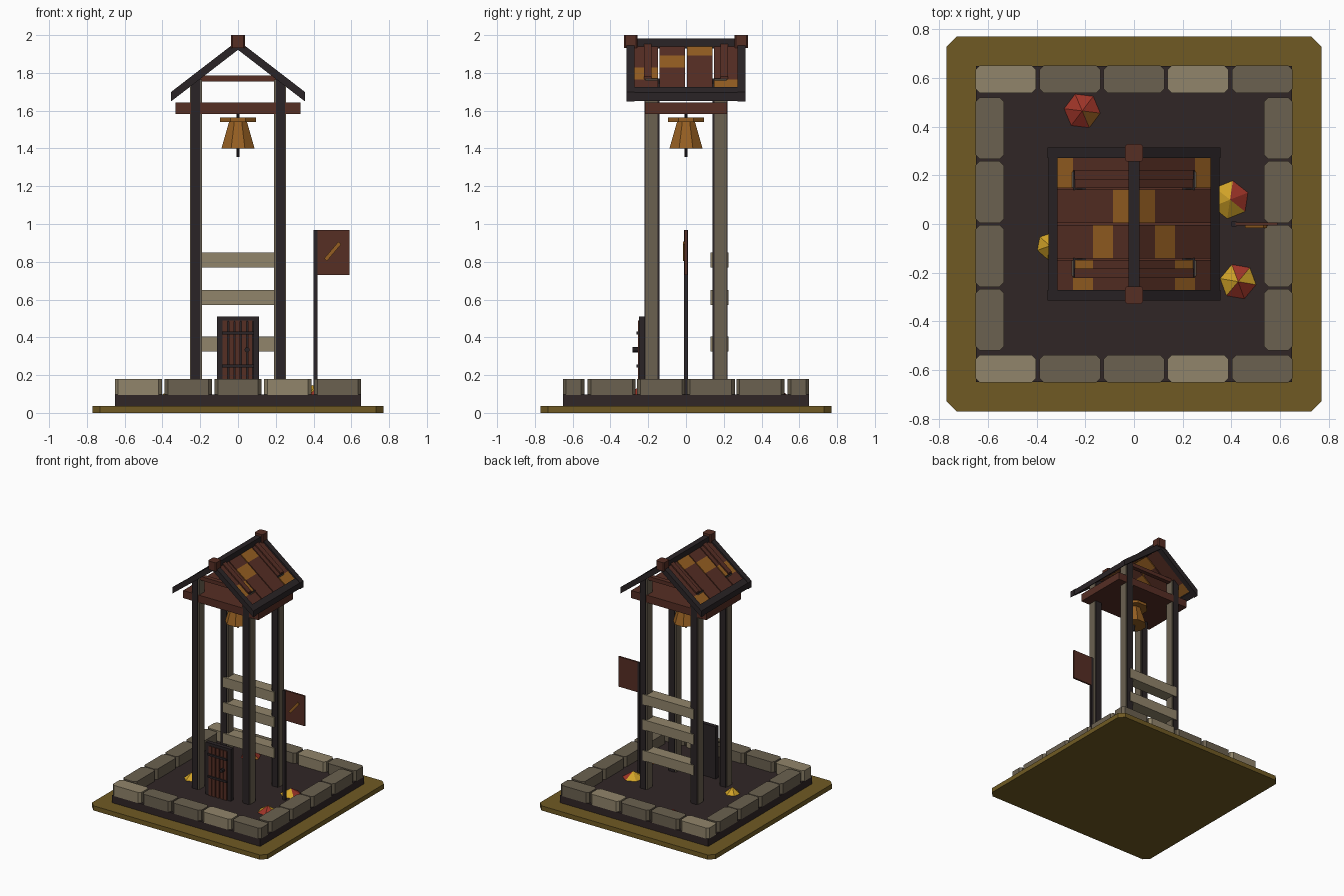
import bpy, bmesh, math
from mathutils import Vector

if "Cube" in bpy.data.objects:
    bpy.data.objects.remove(bpy.data.objects["Cube"])


def material(name, r, g, b):
    m = bpy.data.materials.new(name)
    lin = [((c / 255 + 0.055) / 1.055) ** 2.4 for c in (r, g, b)]
    m.diffuse_color = (*lin, 1)
    m.use_nodes = True
    m.node_tree.nodes["Principled BSDF"].inputs["Base Color"].default_value = m.diffuse_color
    return m


GRASS = material("dry_grass", 112, 90, 35)
EARTH = material("dark_earth", 48, 38, 38)
DARK = material("dark_wood", 42, 36, 38)
RED = material("red_brown_wood", 86, 46, 36)
AMBER = material("amber", 150, 95, 34)
LIGHT = material("light_stone", 145, 133, 107)
STONE = material("stone", 107, 97, 80)
LEAF_R = material("red_leaf", 158, 52, 40)
LEAF_Y = material("yellow_leaf", 208, 162, 40)


def finish(name, bm, *mats):
    bmesh.ops.recalc_face_normals(bm, faces=bm.faces)
    me = bpy.data.meshes.new(name)
    bm.to_mesh(me)
    bm.free()
    for m in mats:
        me.materials.append(m)
    ob = bpy.data.objects.new(name, me)
    bpy.context.collection.objects.link(ob)
    return ob


def extrude(name, pts, offset, mat):
    """Extrude a flat outline of 3D points along a vector."""
    bm = bmesh.new()
    f = bm.faces.new([bm.verts.new(p) for p in pts])
    new = bmesh.ops.extrude_face_region(bm, geom=[f])["geom"]
    bmesh.ops.translate(bm, vec=Vector(offset),
                        verts=[v for v in new if isinstance(v, bmesh.types.BMVert)])
    # keep the solid closed
    if f.is_valid is False or len(bm.faces) < len(pts) + 2:
        bmesh.ops.holes_fill(bm, edges=bm.edges)
    return finish(name, bm, mat)


def block(name, x, y, z, mat, cut=0.0):
    """Box from ranges; cut chamfers the vertical edges."""
    (x0, x1), (y0, y1) = x, y
    if cut:
        c = cut
        o = [(x0 + c, y0), (x1 - c, y0), (x1, y0 + c), (x1, y1 - c),
             (x1 - c, y1), (x0 + c, y1), (x0, y1 - c), (x0, y0 + c)]
    else:
        o = [(x0, y0), (x1, y0), (x1, y1), (x0, y1)]
    return extrude(name, [(a, b, z[0]) for a, b in o], (0, 0, z[1] - z[0]), mat)


def slope(name, s, x0, x1, top, thick, y0, y1, mat):
    """Sloping board on side s (+1 or -1) of the roof."""
    za, zb = top - 0.77 * x0, top - 0.77 * x1
    pts = [(s * x0, y0, za), (s * x1, y0, zb), (s * x1, y0, zb - thick), (s * x0, y0, za - thick)]
    return extrude(name, pts, (0, y1 - y0, 0), mat)


def cone(name, loc, r1, r2, h, n, mats, turn=0.0, pick=None):
    bm = bmesh.new()
    bmesh.ops.create_cone(bm, cap_ends=True, segments=n, radius1=r1, radius2=r2, depth=h)
    for i, f in enumerate(bm.faces):
        f.material_index = pick[i % len(pick)] if pick else 0
    ob = finish(name, bm, *mats)
    ob.location = (loc[0], loc[1], loc[2] + h / 2)
    ob.rotation_euler.z = turn
    return ob


# Ground
block("grass_base", (-0.77, 0.77), (-0.77, 0.77), (0, 0.037), GRASS, 0.04)
block("earth_slab", (-0.65, 0.65), (-0.65, 0.65), (0.03, 0.097), EARTH)

# Border stones
for i in range(5):
    x = (-0.652 + i * 0.2635, -0.652 + i * 0.2635 + 0.25)
    for s in (-1, 1):
        block("border_stone", x, sorted((s * 0.538, s * 0.652)), (0.095, 0.18),
              LIGHT if i in (0, 3) else STONE, 0.018)
for i in range(4):
    y = (-0.521 + i * 0.2625, -0.521 + i * 0.2625 + 0.2545)
    for s in (-1, 1):
        block("side_stone", sorted((s * 0.535, s * 0.652)), y, (0.095, 0.18), STONE, 0.018)

# Tower posts: dark boards facing front and back, pale boards facing sideways
for sx in (-1, 1):
    for sy in (-1, 1):
        block("post_dark_board", sorted((sx * 0.20, sx * 0.25)), sorted((sy * 0.14, sy * 0.22)),
              (0.095, 1.77), DARK)
        block("post_pale_board", sorted((sx * 0.19, sx * 0.255)), sorted((sy * 0.15, sy * 0.214)),
              (0.095, 1.765), STONE)

# Back slats
for z in (0.325, 0.57, 0.77):
    block("back_slat", (-0.225, 0.225), (0.13, 0.226), (z, z + 0.08), LIGHT)

# Ceiling platform and collar ties
block("ceiling_platform", (-0.33, 0.33), (-0.217, 0.217), (1.582, 1.642), RED)
for s in (-1, 1):
    block("collar_tie", (-0.21, 0.21), sorted((s * 0.165, s * 0.2)), (1.755, 1.785), RED)

# Roof
ROWS = [(-0.28, -0.149, 2), (-0.141, -0.004, 1), (0.004, 0.141, 0), (0.149, 0.28, 3)]
STEPS = [0.0, 0.086, 0.168, 0.25, 0.325]
for s in (-1, 1):
    for y0, y1, amber in ROWS:
        for k in range(4):
            slope("roof_plank", s, STEPS[k], STEPS[k + 1], 1.957, 0.026, y0, y1,
                  AMBER if k == amber else RED)
    slope("eave_board", s, 0.315, 0.352, 1.968, 0.045, -0.285, 0.285, DARK)
    for t in (-1, 1):
        y = sorted((t * 0.272, t * 0.315))
        slope("barge_board", s, 0.0, 0.355, 1.972, 0.05, *y, DARK)
        y = sorted((t * 0.183, t * 0.222))
        slope("roof_batten", s, 0.0, 0.245, 1.969, 0.014, *y, RED)
block("ridge_beam", (-0.022, 0.022), (-0.30, 0.30), (1.93, 1.982), DARK)
for s in (-1, 1):
    block("ridge_cap", (-0.036, 0.036), sorted((s * 0.256, s * 0.329)), (1.932, 2.0), RED, 0.008)

# Bell
cone("bell_body", (0, 0, 1.40), 0.095, 0.05, 0.145, 8, [AMBER], math.pi / 8)
cone("bell_crown", (0, 0, 1.541), 0.103, 0.103, 0.022, 8, [AMBER], math.pi / 8)
cone("bell_rod", (0, 0, 1.355), 0.009, 0.009, 0.23, 8, [DARK])

# Door
for s in (-1, 1):
    block("door_frame_side", sorted((s * 0.082, s * 0.11)), (-0.248, -0.215), (0.095, 0.51), DARK)
block("door_frame_top", (-0.085, 0.085), (-0.248, -0.215), (0.485, 0.51), DARK)
block("door_back", (-0.085, 0.085), (-0.236, -0.218), (0.095, 0.49), DARK)
for i in range(5):
    x = -0.082 + i * 0.0335
    block("door_plank", (x, x + 0.026), (-0.254, -0.23), (0.097, 0.488), RED)
for z in (0.24, 0.415):
    block("door_band", (-0.085, 0.085), (-0.263, -0.25), (z, z + 0.016), DARK)
knob = cone("door_knob", (0.048, -0.268, 0.32), 0.014, 0.014, 0.028, 8, [DARK])
knob.rotation_euler.x = math.pi / 2

# Flag
block("flag_pole", (0.40, 0.421), (-0.01, 0.01), (0.095, 0.967), DARK)
block("flag_cloth", (0.418, 0.59), (-0.007, 0.007), (0.73, 0.968), RED)
extrude("flag_stripe", [(0.456, -0.007, 0.817), (0.47, -0.007, 0.803),
                        (0.546, -0.007, 0.893), (0.532, -0.007, 0.907)], (0, -0.009, 0), AMBER)

# Leaf piles
PILES = [(-0.213, 0.465, 0.078, [0, 0, 2, 0, 2, 0]), (0.395, 0.10, 0.082, [1, 0, 0, 1, 0, 1]),
         (0.428, -0.237, 0.078, [1, 0, 1, 0, 1, 0]), (-0.345, -0.09, 0.058, [1, 1, 1, 0, 1, 1])]
for i, (x, y, r, pick) in enumerate(PILES):
    cone("leaf_pile", (x, y, 0.095), r, 0.0, 0.052, 6, [LEAF_R, LEAF_Y, AMBER], 0.4 + i * 0.5, pick)
